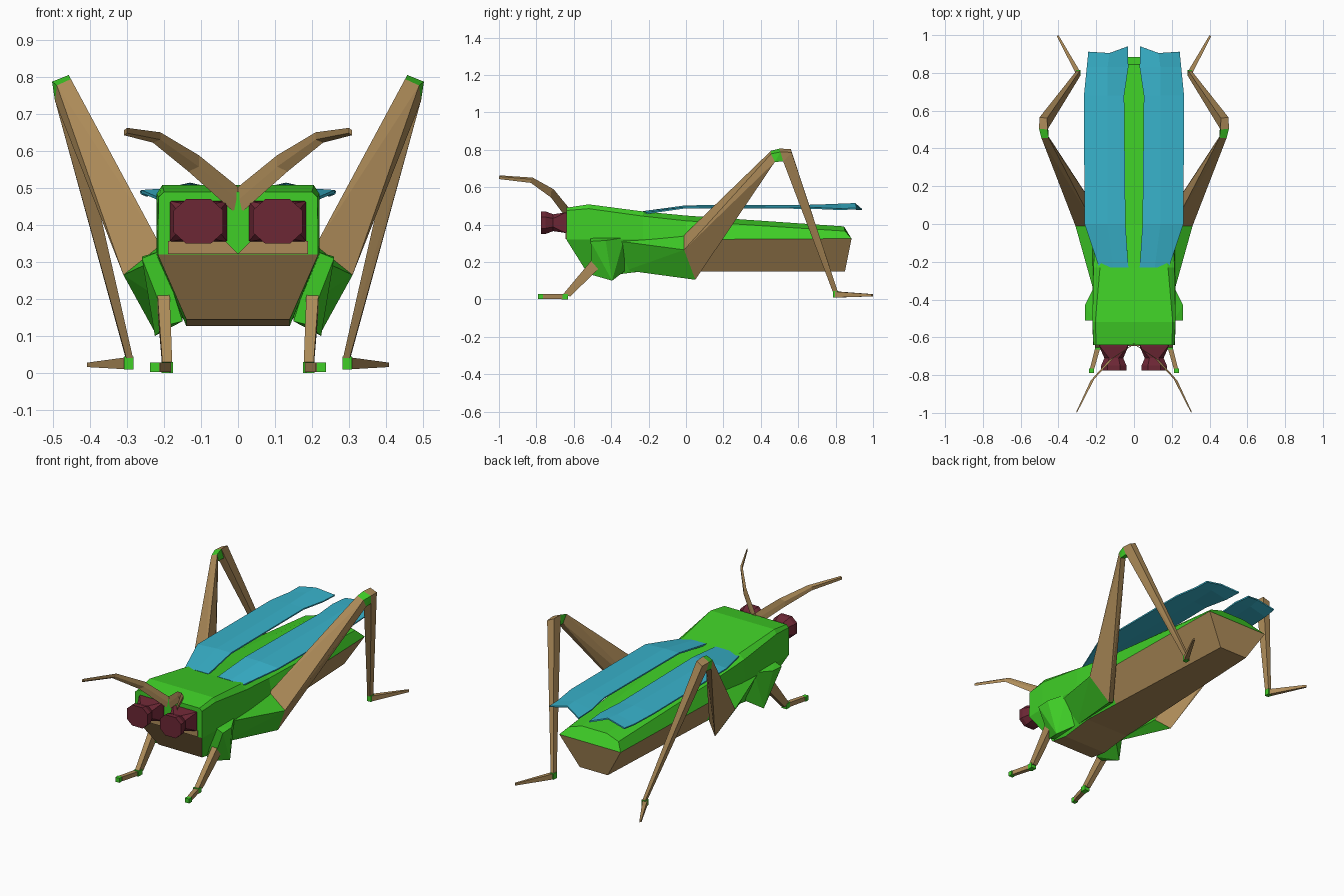
import bpy, bmesh, math

if "Cube" in bpy.data.objects:
    bpy.data.objects.remove(bpy.data.objects["Cube"])


def material(name, rgb):
    m = bpy.data.materials.new(name)
    m.diffuse_color = (*rgb, 1)
    m.use_nodes = True
    m.node_tree.nodes["Principled BSDF"].inputs["Base Color"].default_value = m.diffuse_color
    return m


GREEN = material("green", (0.05, 0.62, 0.02))
BROWN = material("brown", (0.42, 0.26, 0.10))
RED = material("dark_red", (0.15, 0.02, 0.035))
BLUE = material("blue", (0.04, 0.45, 0.60))


def finish(name, bm, mats, mirror=True):
    bmesh.ops.recalc_face_normals(bm, faces=bm.faces)
    me = bpy.data.meshes.new(name)
    bm.to_mesh(me)
    bm.free()
    for m in mats:
        me.materials.append(m)
    ob = bpy.data.objects.new(name, me)
    bpy.context.collection.objects.link(ob)
    if mirror:
        mod = ob.modifiers.new("mirror", 'MIRROR')
        mod.use_mirror_merge = False
    return ob


def hull(name, pts, mat):
    """Faceted solid around a few corner points, mirrored in x."""
    bm = bmesh.new()
    vs = [bm.verts.new(p) for p in pts]
    r = bmesh.ops.convex_hull(bm, input=vs)
    loose = [v for v in bm.verts if not v.link_faces]
    bmesh.ops.delete(bm, geom=loose, context='VERTS')
    return finish(name, bm, [mat])


def loft(bm, rings, closed=True, caps=True):
    """Bridge rings of points; returns vertex rings and faces per span."""
    vr = [[bm.verts.new(p) for p in r] for r in rings]
    n = len(vr[0])
    spans = []
    for a, b in zip(vr, vr[1:]):
        spans.append([bm.faces.new((a[j], a[(j + 1) % n], b[(j + 1) % n], b[j]))
                      for j in range(n if closed else n - 1)])
    if caps:
        bm.faces.new(vr[0])
        bm.faces.new(vr[-1])
    return vr, spans


# Body: half sections (top, shoulder, waistline, belly) swept front to back
halves = [
    [(.20, -.64, .49), (.215, -.64, .475), (.217, -.64, .32), (.14, -.53, .145)],
    [(.205, -.52, .508), (.22, -.52, .485), (.22, -.52, .32), (.14, -.42, .127)],
    [(.18, -.23, .47), (.215, -.23, .445), (.22, -.23, .32), (.14, -.23, .15)],
    [(.12, 0, .448), (.20, 0, .42), (.22, 0, .32), (.13, 0, .15)],
    [(.08, .845, .39), (.16, .85, .365), (.198, .885, .325), (.09, .85, .15)],
]
bm = bmesh.new()
rings = [h + [(-x, y, z) for x, y, z in reversed(h)] for h in halves]
vr, spans = loft(bm, rings, caps=False)
for i, faces in enumerate(spans):
    for j, f in enumerate(faces):
        if j == 3 or (j in (2, 4) and i == 3):
            f.material_index = 1
for r in (vr[0], vr[-1]):
    bm.faces.new([r[k] for k in (0, 1, 2, 5, 6, 7)])
    bm.faces.new([r[k] for k in (2, 3, 4, 5)]).material_index = 1
finish("body", bm, [GREEN, BROWN], mirror=False)

# Cheek band below the eyes
hull("mouth_band", [(x, y, z) for y in (-.645, -.62) for x, z in
     ((0, .322), (.035, .357), (.19, .357), (.19, .322))], BROWN)

# Eyes: eight-sided stalks flaring out at the front
bm = bmesh.new()
rings = []
for y, rx, rz, k in ((-.635, .078, .055, .95), (-.65, .076, .054, .95),
                     (-.71, .050, .045, .5), (-.75, .067, .060, .5), (-.775, .067, .060, .5)):
    ring = []
    for a, b in ((1, -k), (1, k), (k, 1), (-k, 1), (-1, k), (-1, -k), (-k, -1), (k, -1)):
        ring.append((.107 + a * rx, y, .41 + b * rz))
    rings.append(ring)
loft(bm, rings)
finish("eye", bm, [RED])

# Antennae
bm = bmesh.new()
rings = []
for x, y, z, w, h in ((0, -.635, .465, .015, .026), (.12, -.715, .567, .014, .022),
                      (.22, -.825, .637, .010, .014), (.304, -.997, .653, .004, .010)):
    rings.append([(x + w, y - w / 2, z - h), (x + w, y - w / 2, z + h * .4),
                  (x - w, y + w / 2, z + h), (x - w, y + w / 2, z - h * .4)])
rings[-1] = [(x, min(max(y, -1), -.99), z) for x, y, z in rings[-1]]
loft(bm, rings)
finish("antenna", bm, [BROWN])

# Wings: thin arched strips (inner, ridge, outer) along the back
bm = bmesh.new()
loft(bm, [
    [(.03, -.23, .472), (.11, -.23, .472), (.185, -.23, .462)],
    [(.045, 0, .503), (.14, 0, .503), (.262, 0, .495)],
    [(.052, .68, .50), (.14, .68, .506), (.265, .68, .492)],
    [(.03, .83, .492), (.14, .83, .512), (.25, .83, .485)],
    [(.033, .94, .485), (.13, .905, .515), (.242, .912, .49)],
], closed=False, caps=False)
wing = finish("wing", bm, [BLUE])
mod = wing.modifiers.new("thickness", 'SOLIDIFY')
mod.thickness = .008

# Front legs
hull("front_hip", [(.26, -.51, .31), (.26, -.43, .315), (.21, -.51, .33), (.21, -.33, .33),
                   (.225, -.395, .10), (.19, -.50, .13), (.15, -.33, .15), (.15, -.50, .14)], GREEN)
top = [(.185, -.50, .215), (.218, -.50, .215), (.218, -.46, .17), (.185, -.46, .17)]
ankle = [(.178, -.655, .03), (.205, -.655, .03), (.205, -.62, .015), (.178, -.62, .015)]
hull("front_shin", top + ankle, BROWN)
hull("front_ankle", [(x, y, z) for x in (.176, .207) for y in (-.665, -.63) for z in (0, .03)], GREEN)
hull("front_foot", [(x, y, z) for y, x0, x1 in ((-.66, .18, .207), (-.765, .21, .233))
                    for x in (x0, x1) for z in (.003, .028)], BROWN)
hull("front_toe", [(x, y, z) for y in (-.765, -.79) for x in (.212, .238) for z in (.002, .028)], GREEN)

# Hind legs
base = [(.21, -.01, .345), (.31, -.01, .265), (.222, .05, .105), (.15, 0, .155)]
knee_front = [(.452, .455, .795), (.49, .455, .778), (.495, .475, .735), (.46, .475, .745)]
knee_back = [(.458, .50, .806), (.503, .505, .788), (.495, .52, .737), (.455, .52, .747)]
hull("hind_hip", base + [(.215, -.35, .31), (.14, -.32, .155), (.215, -.23, .32)], GREEN)
hull("hind_thigh", base + knee_front, BROWN)
hull("hind_knee", knee_front + knee_back, GREEN)
hull("hind_shin", knee_back + [(.46, .56, .804), (.50, .565, .786), (.284, .785, .04),
     (.302, .785, .04), (.304, .812, .04), (.286, .812, .04)], BROWN)
hull("hind_ankle", [(x, y, z) for x in (.283, .308) for y in (.785, .815) for z in (.01, .045)], GREEN)
hull("hind_foot", [(.305, .79, .01), (.305, .79, .042), (.29, .815, .01), (.29, .815, .042),
                   (.408, .993, .016), (.408, .993, .028), (.40, 1.0, .016), (.40, 1.0, .028)], BROWN)
